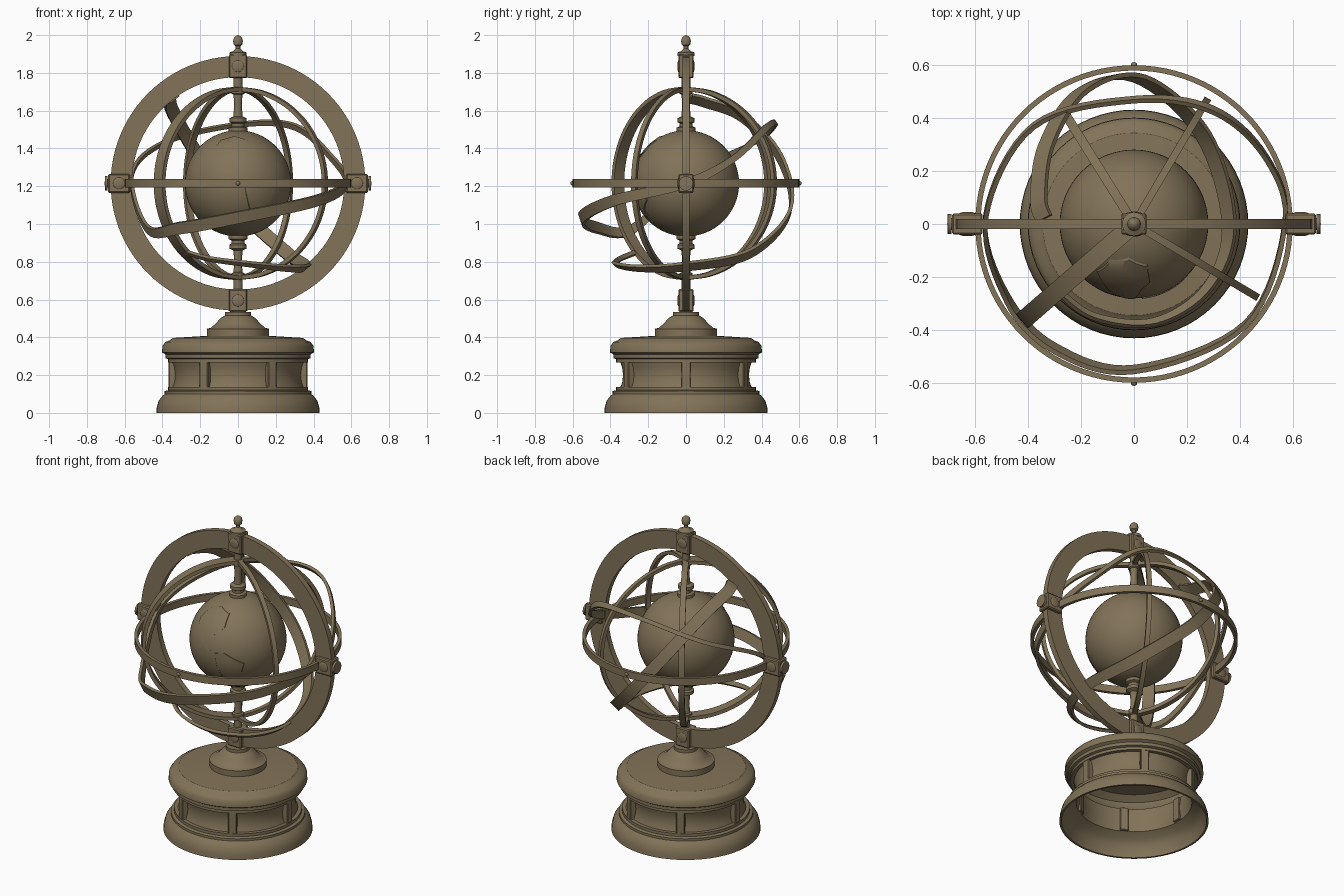
import bpy, bmesh, math
from mathutils import Matrix, Vector

old = bpy.data.objects.get("Cube")
if old:
    bpy.data.objects.remove(old)

bronze = bpy.data.materials.new("aged_bronze")
bronze.use_nodes = True
COLOR = (0.225, 0.172, 0.098, 1)
bronze.diffuse_color = COLOR
bronze.node_tree.nodes["Principled BSDF"].inputs["Base Color"].default_value = COLOR

CENTRE = Vector((0, 0, 1.215))


def finish(bm, name, matrix=None, smooth=True):
    """Turn a bmesh into a named, shaded object."""
    bmesh.ops.recalc_face_normals(bm, faces=bm.faces)
    mesh = bpy.data.meshes.new(name)
    bm.to_mesh(mesh)
    bm.free()
    if matrix is not None:
        mesh.transform(matrix)
    mesh.materials.append(bronze)
    ob = bpy.data.objects.new(name, mesh)
    bpy.context.collection.objects.link(ob)
    if smooth:
        bpy.ops.object.select_all(action='DESELECT')
        ob.select_set(True)
        bpy.context.view_layer.objects.active = ob
        bpy.ops.object.shade_smooth_by_angle(angle=math.radians(35))
    return ob


def lathe(name, profile, matrix=None, closed=False, steps=64):
    """Spin (radius, height) points around z."""
    bm = bmesh.new()
    verts = [bm.verts.new((r, 0, z)) for r, z in profile]
    pairs = list(zip(verts, verts[1:]))
    if closed:
        pairs.append((verts[-1], verts[0]))
    edges = [bm.edges.new(p) for p in pairs]
    bmesh.ops.spin(bm, geom=verts + edges, axis=(0, 0, 1), cent=(0, 0, 0),
                   angle=math.tau, steps=steps, use_merge=True)
    bmesh.ops.remove_doubles(bm, verts=bm.verts, dist=0.0002)
    return finish(bm, name, matrix)


def hoop(name, inner, outer, height, turn=0):
    """Rectangular-section ring centred on the globe, tipped about x."""
    h = height / 2
    return lathe(name, [(inner, -h), (outer, -h), (outer, h), (inner, h)],
                 Matrix.Translation(CENTRE) @ Matrix.Rotation(turn, 4, 'X'),
                 closed=True, steps=96)


def ribbon(name, points, widths, thick=0.018, closed=False, cuts=8):
    """Flat band along a smooth path around the globe, its face turned outward."""
    pts = [Vector(p) for p in points]
    n = len(pts)

    def at(i):
        return i % n if closed else max(0, min(n - 1, i))

    path = []
    for i in range(n if closed else n - 1):
        a, b, c, d = (pts[at(i + k)] for k in (-1, 0, 1, 2))
        for s in range(cuts):
            t = s / cuts
            p = b + (c - a) * (t / 2) + (2 * a - 5 * b + 4 * c - d) * (t * t / 2) \
                + (3 * b - a - 3 * c + d) * (t ** 3 / 2)
            path.append((p, widths[at(i)] * (1 - t) + widths[at(i + 1)] * t))
    if not closed:
        path.append((pts[-1], widths[-1]))
    bm = bmesh.new()
    rows, m = [], len(path)
    for i, (p, w) in enumerate(path):
        ahead = path[(i + 1) % m if closed else min(i + 1, m - 1)][0]
        behind = path[i - 1 if closed else max(i - 1, 0)][0]
        out = p.normalized()
        side = (ahead - behind).cross(out).normalized()
        rows.append([bm.verts.new(p + side * (a * w / 2) + out * (b * thick / 2))
                     for a, b in ((-1, -1), (1, -1), (1, 1), (-1, 1))])
    for i in range(m if closed else m - 1):
        r, q = rows[i], rows[(i + 1) % m]
        for k in range(4):
            bm.faces.new((r[k], r[(k + 1) % 4], q[(k + 1) % 4], q[k]))
    if not closed:
        bm.faces.new(rows[0])
        bm.faces.new(rows[-1])
    return finish(bm, name, Matrix.Translation(CENTRE))


def block(name, matrix, size, bevel=0.006):
    bm = bmesh.new()
    bmesh.ops.create_cube(bm, size=1)
    bmesh.ops.scale(bm, vec=size, verts=bm.verts)
    bmesh.ops.bevel(bm, geom=bm.edges[:], offset=bevel, segments=1, affect='EDGES')
    return finish(bm, name, matrix, smooth=False)


def ball(name, centre, radius, squash=(1, 1, 1), segments=24):
    bm = bmesh.new()
    bmesh.ops.create_uvsphere(bm, u_segments=segments, v_segments=segments // 2, radius=radius)
    bmesh.ops.scale(bm, vec=squash, verts=bm.verts)
    return finish(bm, name, Matrix.Translation(centre))


def landmass(name, outline, radius):
    """Thin plate wrapped on the front of the globe from an (x, z) outline."""
    bm = bmesh.new()
    bm.faces.new([bm.verts.new((x, 0, z)) for x, z in outline])
    bmesh.ops.triangulate(bm, faces=bm.faces[:])
    bmesh.ops.subdivide_edges(bm, edges=bm.edges[:], cuts=5, use_grid_fill=True)
    geom = bmesh.ops.extrude_face_region(bm, geom=bm.faces[:])["geom"]
    raised = {v for v in geom if isinstance(v, bmesh.types.BMVert)}
    for v in bm.verts:
        r = radius + (0.004 if v in raised else -0.004)
        v.co.y = -math.sqrt(max(r * r - v.co.x ** 2 - v.co.z ** 2, 0))
    finish(bm, name, Matrix.Translation(CENTRE))


# Hollow base: moulded foot, recessed drum, cornice
lathe("base_foot", [(0.42, 0), (0.432, 0), (0.43, 0.03), (0.42, 0.065), (0.40, 0.09),
                    (0.388, 0.10), (0.388, 0.115), (0.37, 0.12), (0.37, 0.138),
                    (0.335, 0.138), (0.335, 0.125), (0.375, 0.10), (0.408, 0.065)], closed=True)
lathe("base_drum", [(0.35, 0.13), (0.338, 0.16), (0.333, 0.20), (0.338, 0.24), (0.35, 0.275),
                    (0.335, 0.275), (0.323, 0.20), (0.335, 0.13)], closed=True)
lathe("base_cornice", [(0.335, 0.268), (0.37, 0.268), (0.37, 0.285), (0.385, 0.29),
                       (0.385, 0.31), (0.402, 0.32), (0.40, 0.355), (0.385, 0.375),
                       (0.36, 0.385), (0.345, 0.397), (0.26, 0.402), (0.165, 0.408),
                       (0.165, 0.445), (0.145, 0.45), (0.115, 0.475), (0.095, 0.50),
                       (0.07, 0.515), (0.07, 0.535), (0, 0.535), (0, 0.385), (0.34, 0.375),
                       (0.38, 0.345), (0.365, 0.30)], closed=True)

# Six pilasters separating the base panels
for i in range(6):
    block("base_pilaster", Matrix.Rotation(math.radians(60 * i), 4, 'Z')
          @ Matrix.Translation((0.342, 0, 0.2)), (0.05, 0.05, 0.15), 0.004)

# Main upright ring and flat horizon ring
hoop("meridian_ring", 0.562, 0.674, 0.036, math.pi / 2)
hoop("horizon_ring", 0.58, 0.60, 0.045)
for s in (-1, 1):
    ball("horizon_pin", (0, s * 0.6, 1.215), 0.012, segments=12)

# Four half hoops from pole to pole: heading, reach and width
for deg, reach, width in ((59.5, 0.54, 0.028), (-30.7, 0.535, 0.028),
                          (122, 0.51, 0.035), (-139, 0.55, 0.07)):
    a = math.radians(deg)
    steps = [math.pi * k / 12 for k in range(13)]
    ribbon("half_hoop", [(reach * math.sin(t) * math.cos(a), reach * math.sin(t) * math.sin(a),
                          0.5 * math.cos(t)) for t in steps],
           [width] * len(steps), thick=0.022, cuts=4)

# Low tilted band, wide in front and thin behind
ribbon("low_tilt_band",
       [(0.3, 0.43, 0.3), (0.5, 0.25, 0.13), (0.57, 0, 0), (0.42, -0.38, -0.09),
        (0, -0.55, -0.18), (-0.3, -0.47, -0.235), (-0.48, -0.28, -0.24),
        (-0.56, 0.03, 0.05), (-0.38, 0.37, 0.22), (0, 0.47, 0.31)],
       [0.035, 0.035, 0.05, 0.06, 0.065, 0.065, 0.05, 0.025, 0.025, 0.025], closed=True)

# Steep band: wide behind, narrowing as it dips under the front
ribbon("steep_tilt_band",
       [(-0.29, -0.25, -0.36), (-0.15, -0.35, -0.4), (0.08, -0.37, -0.43), (0.28, -0.24, -0.45),
        (0.36, 0, -0.44), (0.26, 0.34, -0.37), (0.02, 0.55, -0.15),
        (-0.2, 0.5, 0.13), (-0.33, 0.3, 0.35), (-0.36, 0.1, 0.43), (-0.34, 0.02, 0.45)],
       [0.025, 0.025, 0.03, 0.04, 0.06, 0.07, 0.07, 0.07, 0.07, 0.07, 0.07])

# Clamp blocks at the top, bottom and sides of the main ring
clamps = [("top_clamp", (0, 0, 1.835), (0.096, 0.08, 0.125)),
          ("bottom_clamp", (0, 0, 0.595), (0.096, 0.08, 0.12))]
for s in (-1, 1):
    clamps.append(("side_clamp", (s * 0.63, 0, 1.215), (0.115, 0.08, 0.1)))
    lathe("side_cap", [(0, -0.02), (0.022, -0.02), (0.022, 0), (0.038, 0),
                       (0.038, 0.014), (0, 0.016)],
          Matrix.Translation((s * 0.69, 0, 1.215)) @ Matrix.Rotation(s * math.pi / 2, 4, 'Y'),
          steps=24)
for name, centre, size in clamps:
    block(name, Matrix.Translation(centre), size)
    for s in (-1, 1):
        ball("clamp_boss", (centre[0], s * 0.038, centre[2]), 0.032, (1, 0.25, 1))

# Finial
lathe("finial", [(0, 1.89), (0.045, 1.89), (0.045, 1.908), (0.025, 1.915), (0.012, 1.93),
                 (0.012, 1.942), (0.022, 1.948), (0.026, 1.968), (0.022, 1.985),
                 (0.01, 1.996), (0, 2.0)], steps=24)

# Turned axis rods, the same shape above and below the globe
rod = [(0, 0.26), (0.05, 0.27), (0.05, 0.295), (0.034, 0.302), (0.034, 0.318),
       (0.046, 0.325), (0.046, 0.345), (0.024, 0.355), (0.02, 0.42), (0.024, 0.47),
       (0.034, 0.475), (0.034, 0.505), (0.024, 0.51), (0.024, 0.57), (0, 0.57)]
for s, name in ((1, "upper_axis_rod"), (-1, "lower_axis_rod")):
    lathe(name, [(r, s * z) for r, z in rod], Matrix.Translation(CENTRE), steps=24)

# Globe with raised land
ball("globe", CENTRE, 0.281, segments=64)
landmass("northern_land", [(-0.14, 0.17), (-0.09, 0.23), (-0.02, 0.25), (0.05, 0.23),
                           (0.06, 0.17), (0.02, 0.13), (-0.01, 0.10), (-0.03, 0.12),
                           (-0.05, 0.07), (0, 0.03), (-0.03, 0.03), (-0.09, 0.09)], 0.281)
landmass("southern_land", [(0.03, 0.02), (0.09, 0.03), (0.19, -0.03), (0.17, -0.09),
                           (0.11, -0.14), (0.08, -0.21), (0.06, -0.15), (0.04, -0.05)], 0.281)
